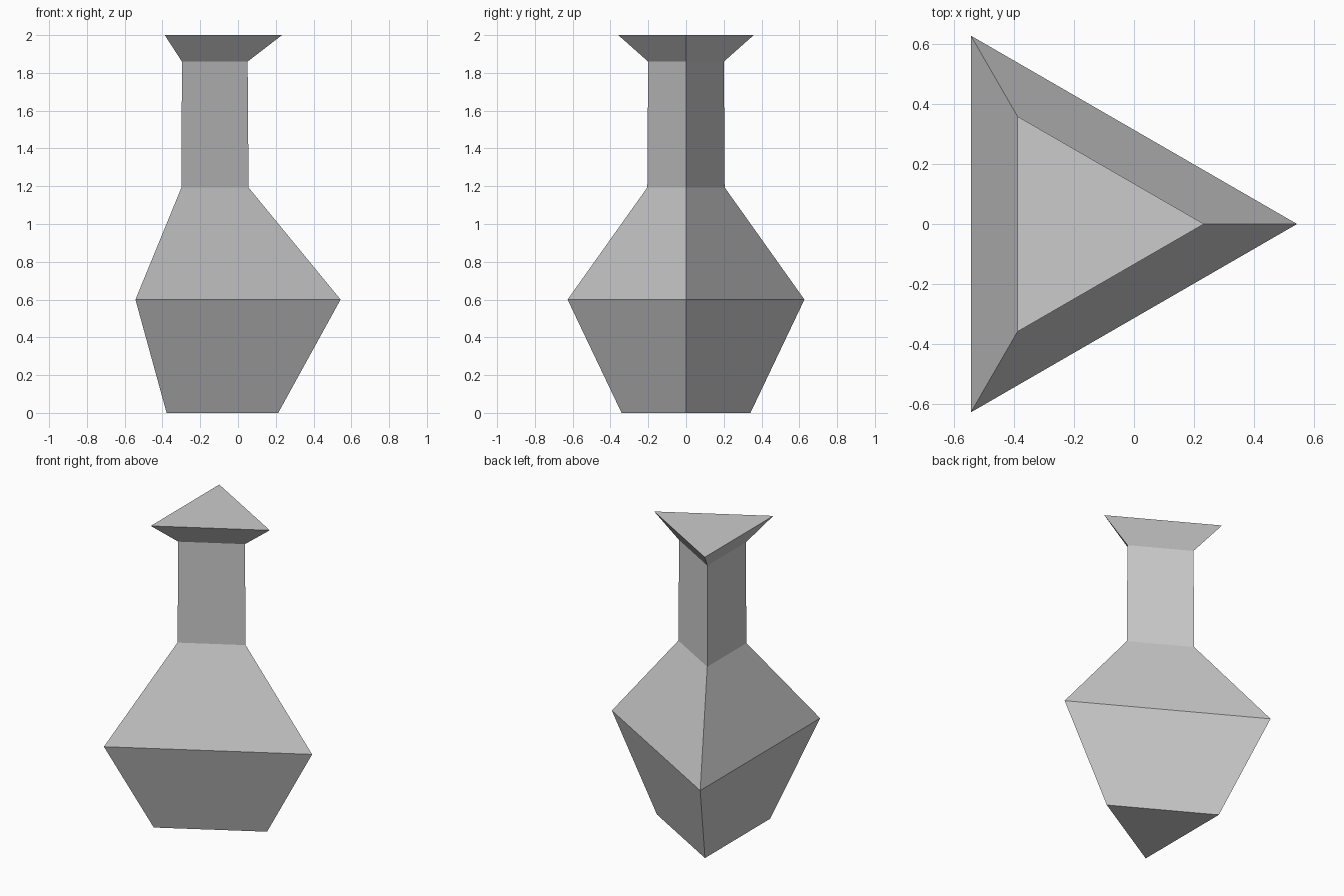
import bpy, bmesh
from math import cos, sin, tau

if "Cube" in bpy.data.objects:
    bpy.data.objects.remove(bpy.data.objects["Cube"])

SIDES = 3
AXIS_X = -0.181  # triangle centre, so the bounding box is centred on x = 0

# Vase profile: (circumradius, height)
PROFILE = [(0.394, 0.0), (0.724, 0.6), (0.237, 1.193), (0.232, 1.86), (0.414, 2.0)]

# Loft triangular rings from foot to lip
bm = bmesh.new()
rings = [[bm.verts.new((AXIS_X + r * cos(tau * i / SIDES), r * sin(tau * i / SIDES), z))
          for i in range(SIDES)] for r, z in PROFILE]
for low, high in zip(rings, rings[1:]):
    for i in range(SIDES):
        j = (i + 1) % SIDES
        bm.faces.new((low[i], low[j], high[j], high[i]))

# Closed foot and flat top
bm.faces.new(rings[0][::-1])
bm.faces.new(rings[-1])
bmesh.ops.recalc_face_normals(bm, faces=bm.faces)

mesh = bpy.data.meshes.new("vase")
bm.to_mesh(mesh)
bm.free()
bpy.context.collection.objects.link(bpy.data.objects.new("vase", mesh))
